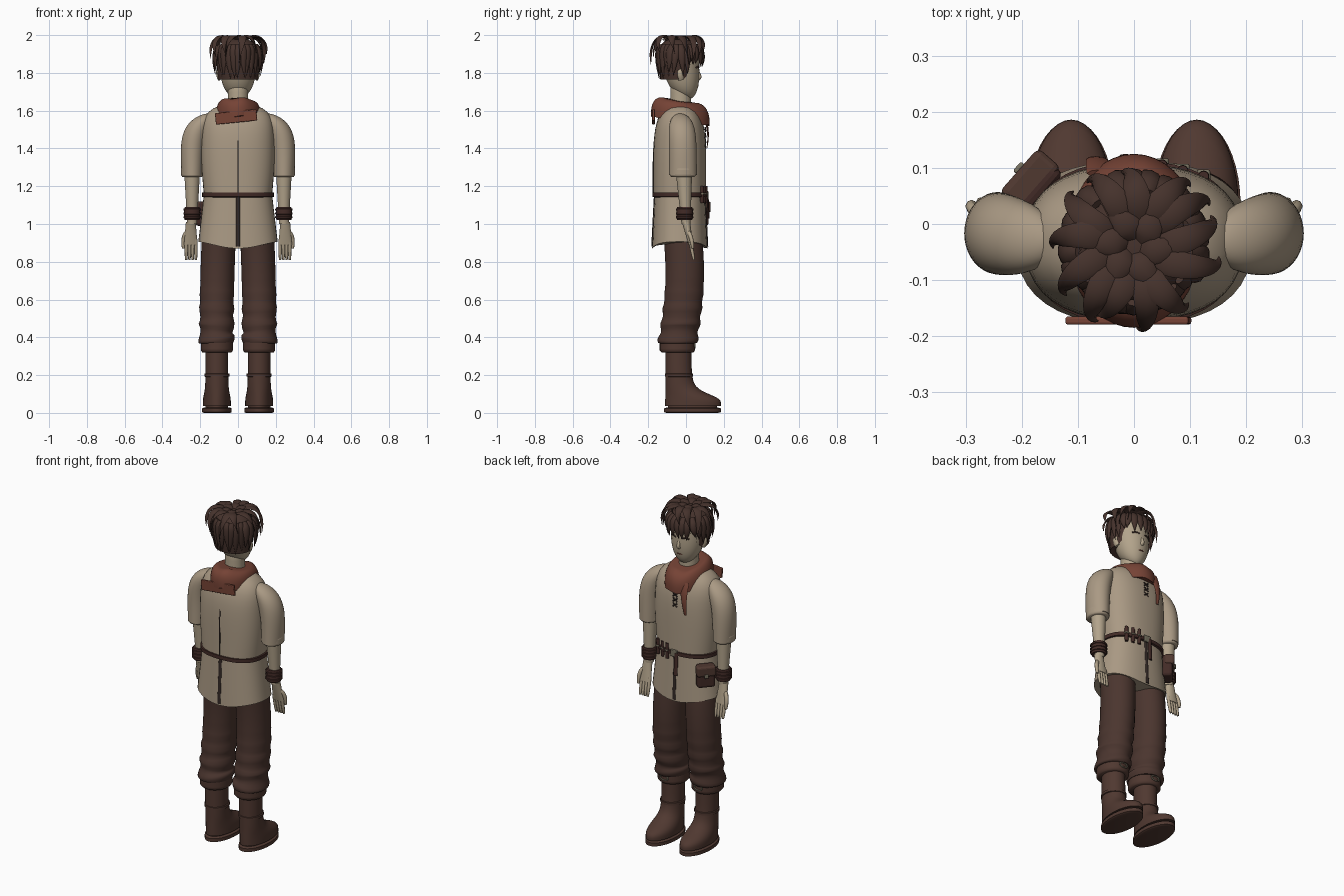
import bpy, bmesh, random
from math import sin, cos, pi, tau, sqrt, copysign, radians
from mathutils import Vector

random.seed(4)
if "Cube" in bpy.data.objects:
    bpy.data.objects.remove(bpy.data.objects["Cube"])


def material(name, *rgb):
    made = bpy.data.materials.new(name)
    made.use_nodes = True
    made.diffuse_color = (*rgb, 1)
    made.node_tree.nodes["Principled BSDF"].inputs["Base Color"].default_value = (*rgb, 1)
    return made


LINEN = material("linen", .4, .32, .23)
SKIN = material("skin", .45, .37, .26)
TROUSER = material("trouser_brown", .07, .036, .028)
BOOT = material("boot_leather", .08, .04, .03)
HAIR = material("hair_brown", .06, .032, .025)
SCARF = material("scarf_rust", .18, .056, .036)
BELT = material("belt_leather", .055, .024, .02)
METAL = material("buckle_metal", .19, .17, .12)
DARK = material("dark_line", .03, .02, .017)


def mix(a, b, t):
    return a + (b - a) * t


def dome(t, power):
    """Stays near one, then closes roundly to zero at t = 1."""
    return sqrt(max(0.001, 1 - t ** power))


def add_mesh(name, bm, colour):
    mesh = bpy.data.meshes.new(name)
    bm.to_mesh(mesh)
    bm.free()
    mesh.materials.append(colour)
    part = bpy.data.objects.new(name, mesh)
    bpy.context.collection.objects.link(part)
    return part


def bridge(name, rings, colour, closed=False):
    """Join rings of points into one smooth part."""
    bm = bmesh.new()
    rows = [[bm.verts.new(point) for point in ring] for ring in rings]
    pairs = list(zip(rows, rows[1:]))
    if closed:
        pairs.append((rows[-1], rows[0]))
    else:
        bm.faces.new(rows[0])
        bm.faces.new(rows[-1])
    for low, high in pairs:
        for i in range(len(low)):
            bm.faces.new((low[i - 1], low[i], high[i], high[i - 1]))
    bmesh.ops.recalc_face_normals(bm, faces=bm.faces)
    part = add_mesh(name, bm, colour)
    part.data.shade_smooth()
    part.data.set_sharp_from_angle(angle=radians(50))


def loft(name, colour, low, high, shape, power=2, bend=None, steps=20, sides=40):
    """shape(t) gives centre x, centre y, half width, half depth."""
    rings = []
    for step in range(steps + 1):
        t = (1 - cos(pi * step / steps)) / 2
        x, y, wide, deep = shape(t)
        ring = []
        for i in range(sides):
            c, s = cos(tau * i / sides), sin(tau * i / sides)
            point = Vector((x + wide * copysign(abs(c) ** (2 / power), c),
                            y + deep * copysign(abs(s) ** (2 / power), s), mix(low, high, t)))
            if bend:
                point.z += bend(point, t)
            ring.append(point)
        rings.append(ring)
    bridge(name, rings, colour)


def band(name, colour, low, high, x, y, wide, deep, power=2):
    """A strap or cuff with softened rims."""
    def shape(t):
        soft = mix(.9, 1, min(1, 8 * t * (1 - t)))
        return x, y, wide * soft, deep * soft
    loft(name, colour, low, high, shape, power, steps=8)


def bezier(points, t):
    while len(points) > 1:
        points = [a.lerp(b, t) for a, b in zip(points, points[1:])]
    return points[0]


def sweep(name, colour, points, wide, thick, up=(0, 1, 0), taper=lambda t: 1, steps=14, sides=8):
    """Sweep an ellipse along a curve; up is its thin direction."""
    points = [Vector(p) for p in points]
    path = [bezier(points, i / steps) for i in range(steps + 1)]
    rings = []
    for i, point in enumerate(path):
        along = path[min(i + 1, steps)] - path[max(i - 1, 0)]
        side = along.cross(Vector(up)).normalized()
        normal = side.cross(along).normalized()
        size = taper(i / steps)
        rings.append([point + size * (side * wide * cos(tau * j / sides) + normal * thick * sin(tau * j / sides))
                      for j in range(sides)])
    bridge(name, rings, colour)


def box(name, colour, place, size, turn=0, tilt=0, bevel=.004):
    bm = bmesh.new()
    bmesh.ops.create_cube(bm, size=1)
    bmesh.ops.scale(bm, vec=size, verts=bm.verts)
    part = add_mesh(name, bm, colour)
    part.location, part.rotation_euler = place, (0, tilt, turn)
    rounding = part.modifiers.new("rounding", "BEVEL")
    rounding.width, rounding.segments = bevel, 3


def fingertip(t):
    return dome(t * .9, 4)


def lock_taper(t):
    return max(.05, min(1, .5 + 2 * t) * (1 - t ** 2.5))


# Tunic body and skirt, with slits, back seam and chest lacing
MIDDLE = -.033
loft("tunic_body", LINEN, 1.15, 1.64,
     lambda t: (0, MIDDLE, mix(.18, .195, sin(pi * min(t, .5))) * dome(t, 10), .14 * dome(t, 6)), power=2.4)
loft("tunic_skirt", LINEN, 1.16, .89, lambda t: (0, MIDDLE, mix(.18, .21, t), mix(.133, .146, t)), power=2.4,
     bend=lambda p, t: -.02 * t * cos(12 * p.x))
for label, facing in (("front", 1), ("back", -1)):
    sweep("tunic_slit_" + label, DARK, [(0, MIDDLE + facing * .133, 1.15), (0, MIDDLE + facing * .147, .88)],
          .01, .004)
sweep("tunic_back_seam", DARK, [(0, -.172, 1.16), (0, -.175, 1.4), (0, -.17, 1.5), (0, -.13, 1.6)], .004, .004)
for row in range(3):
    for s in (-1, 1):
        z = 1.44 + .03 * row
        sweep("chest_lace", DARK, [(-.014 * s, .104, z - .01), (.014 * s, .102, z + .01)], .004, .004)

# Belt with buckle, hanging strap, vials and pouch
band("belt", BELT, 1.14, 1.17, 0, MIDDLE, .19, .145, power=2.4)
box("buckle", METAL, (0, .112, 1.155), (.045, .012, .04))
sweep("belt_strap", BELT, [(-.015, .114, 1.16), (-.015, .12, 1.03)], .013, .005)
for slot in range(3):
    x, y = .05 + .037 * slot, .105 - .01 * slot
    band("belt_vial", BELT, 1.11, 1.2, x, y, .01, .01)
    box("vial_band", METAL, (x, y, 1.16), (.024, .024, .01))
box("pouch", BELT, (-.178, .07, 1.055), (.1, .055, .13), turn=.85, bevel=.015)
box("pouch_flap", BOOT, (-.185, .078, 1.09), (.106, .055, .06), turn=.85, bevel=.012)
box("pouch_clasp", METAL, (-.205, .1, 1.065), (.022, .01, .022), turn=.85)

# Scarf: cowl, back panel and hanging tail
loft("scarf_cowl", SCARF, 1.55, 1.655, lambda t: (0, -.03, mix(.08, .12, dome(t, 3)), mix(.095, .155, dome(t, 3))),
     bend=lambda p, t: -.16 * (p.y + .05) + .004 * sin(60 * p.x))
box("scarf_back_panel", SCARF, (-.01, -.172, 1.567), (.22, .014, .06), tilt=-.1)
sweep("scarf_tail", SCARF, [(-.055, .09, 1.58), (-.07, .13, 1.5), (-.072, .11, 1.4)], .03, .008,
      taper=lambda t: 1 - .75 * t)

for s, side in ((1, "plus_x"), (-1, "minus_x")):
    # Sleeve, forearm, bracer and hand
    arm = .243 * s
    loft("sleeve_" + side, LINEN, 1.26, 1.585, lambda t: (arm - .085 * s * t ** 4, -.016 - .015 * t ** 3,
                                                         mix(.056, .07, t) * dome(t, 8), .073 * dome(t, 7)))
    band("sleeve_cuff_" + side, LINEN, 1.25, 1.3, arm, -.016, .058, .069)
    loft("forearm_" + side, SKIN, 1, 1.3, lambda t: (arm, -.012 * t, mix(.026, .043, t), mix(.024, .045, t)))
    band("bracer_" + side, BELT, 1.02, 1.09, arm, -.007, .042, .043)
    for ridge in range(3):
        z = 1.03 + .02 * ridge
        band("bracer_ridge_" + side, BELT, z, z + .012, arm, -.007, .046, .047)
    loft("palm_" + side, SKIN, .89, 1.01, lambda t: (.25 * s, mix(.026, 0, t), mix(.036, .026, t), mix(.012, .022, t)))
    for finger in range(4):
        x = (.223 + .017 * finger) * s
        sweep("finger_" + side, SKIN, [(x, .02, .92), (x, .03, .87), (x, .042, .81)], .0095, .0095, taper=fingertip)
    sweep("thumb_" + side, SKIN, [(.265 * s, .01, .96), (.295 * s, .03, .94), (.289 * s, .036, .87)], .012, .011,
          taper=fingertip)

    # Trouser leg, bunched into folds below the knee
    def trouser(t):
        fold = .007 * sin(55 * t) * max(0, 1 - 2 * t)
        wide = .09 + fold
        return (.114 - .02 * t * t) * s, mix(-.045, -.035, t) + .033 * sin(pi * t), wide, wide + .012
    loft("trouser_leg_" + side, TROUSER, .37, 1.08, trouser, steps=44,
         bend=lambda p, t: .14 * (abs(p.x) - .11) * sin(60 * p.z) * max(0, 1 - 2 * t))

    # Boot: shaft flowing into the foot, sole, cuff and strap
    foot = .112 * s

    def boot(t):
        spread = 1 / (1 + (t / .23) ** 4)
        return foot, -.04 + .078 * spread, .06 + .014 * spread, .068 + .08 * spread
    loft("boot_" + side, BOOT, .036, .34, boot, steps=30)
    band("boot_sole_" + side, BOOT, 0, .028, foot, .034, .078, .151)
    band("sole_core_" + side, BOOT, .02, .045, foot, .034, .06, .13)
    band("boot_cuff_" + side, BOOT, .32, .388, foot, -.046, .085, .093)
    band("ankle_strap_" + side, BOOT, .19, .21, foot, -.037, .066, .074)
    turns = [tau * i / 16 for i in range(16)]
    bridge("cuff_loop_" + side, [[(foot + (.026 + .004 * cos(b)) * cos(a), .047 + .004 * sin(b),
                                   .357 + (.014 + .004 * cos(b)) * sin(a)) for b in turns[::2]] for a in turns],
           METAL, closed=True)

# Neck, head and face
band("neck", SKIN, 1.6, 1.74, 0, -.028, .054, .055)
loft("head", SKIN, 1.663, 1.92, lambda t: (0, .022 - .057 * t ** .4, .1 * dome(1 - t, 3), .098 * dome(1 - t, 3)))
sweep("nose", SKIN, [(0, .055, 1.825), (0, .07, 1.79), (0, .085, 1.775), (0, .055, 1.765)], .013, .012,
      taper=lambda t: mix(.5, 1, t))
sweep("mouth", SCARF, [(-.024, .055, 1.73), (0, .07, 1.73), (.024, .055, 1.73)], .004, .004, up=(0, 0, 1))
for s in (-1, 1):
    sweep("eye", DARK, [(.022 * s, .06, 1.805), (.05 * s, .05, 1.805)], .006, .004, up=(0, 0, 1))
    sweep("eyebrow", HAIR, [(.018 * s, .064, 1.827), (.04 * s, .064, 1.837), (.056 * s, .05, 1.826)], .006, .005,
          up=(0, 0, 1))
    sweep("ear", SKIN, [(.096 * s, -.03, 1.82), (.115 * s, -.035, 1.8), (.096 * s, -.026, 1.765)], .016, .01,
          up=(1, 0, 0))

# Hair cap, long at the nape and short over the brow
loft("hair_cap", HAIR, 1.765, 1.985, lambda t: (0, -.043, mix(.105, .125, t) * dome(t, 5), mix(.092, .12, t) * dome(t, 5)),
     bend=lambda p, t: max(0, p.y + .01) * max(0, 1 - 2 * t) * 1.5)


def head_point(angle, radius, z):
    return radius * sin(angle), -.04 + radius * cos(angle), z


# Locks hanging around the brow, sides and nape
COUNT = 26
for i in range(COUNT):
    angle = tau * i / COUNT
    front, back = cos(angle) > .45, cos(angle) < -.55
    low = (1.835 if front else 1.765 if back else 1.79) + random.uniform(-.01, .015)
    radius = .13 if front else .108 if back else .126
    sweep("side_lock", HAIR, [head_point(angle, .1, 1.95), head_point(angle, radius + .015, 1.9),
                              head_point(angle + random.uniform(-.12, .12), radius - .005, low)],
          .024, .013, up=head_point(angle, 1, 0), taper=lock_taper)

# Loose crown locks arching outwards
COUNT = 13
for i in range(COUNT):
    angle = tau * i / COUNT + random.uniform(-.15, .15)
    reach = .14 + .016 * abs(sin(angle)) + random.uniform(-.015, .005)
    twist = random.choice((-.35, .3))
    sweep("crown_lock", HAIR, [head_point(angle - twist, .025, 1.968), head_point(angle - twist / 2, .08, 2.01),
                               head_point(angle, reach + .015, 2.01),
                               head_point(angle + twist / 2, reach, 1.95 - random.uniform(.04, .13))],
          .026, .007, up=(0, 0, 1), taper=lock_taper, steps=18)
for i in range(6):
    angle = tau * i / 6 + .4
    sweep("top_tuft", HAIR, [head_point(angle + .9, .01, 1.975), head_point(angle + .4, .05, 2.01),
                             head_point(angle, .1, 1.972)], .026, .008, up=(0, 0, 1), taper=lock_taper)
